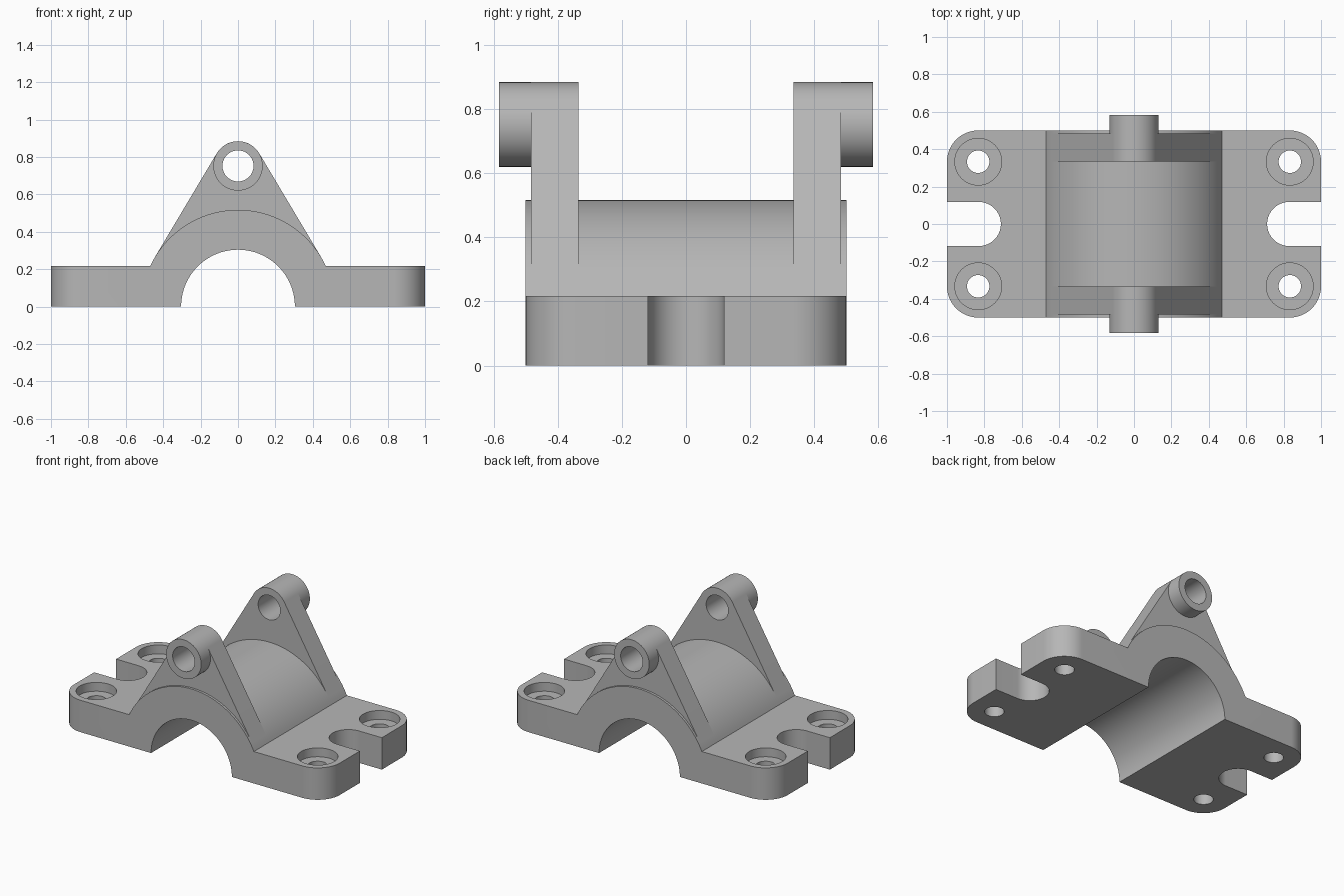
import bpy
import math

if "Cube" in bpy.data.objects:
    bpy.data.objects.remove(bpy.data.objects["Cube"])

# Main dimensions
HALF_Y, PLATE_H = 0.5, 0.217
BORE_R, ARCH_R = 0.304, 0.517
PIN_Z, BOSS_R, PIN_R = 0.752, 0.132, 0.083
LUG_IN, LUG_OUT, BOSS_END = 0.335, 0.484, 0.584
CORNER_R, SLOT_R, SLOT_X = 0.167, 0.118, 0.83
BOLT_X, BOLT_Y = 0.833, 0.333

grey = bpy.data.materials.new("plain grey")
grey.use_nodes = True
colour = (0.47, 0.47, 0.47, 1)
grey.diffuse_color = colour
grey.node_tree.nodes["Principled BSDF"].inputs["Base Color"].default_value = colour


def arc(cx, cy, r, start, end, n=24):
    """Points along an arc, angles in degrees."""
    angles = [math.radians(start + (end - start) * i / n) for i in range(n + 1)]
    return [(cx + r * math.cos(a), cy + r * math.sin(a)) for a in angles]


def circle(cx, cy, r, n=64):
    return arc(cx, cy, r, 0, 360, n)[:-1]


def prism(name, profile, lo, hi, axis):
    """Extrude a counter-clockwise profile along y (front profile) or z (plan)."""
    n = len(profile)
    if axis == "Z":
        verts = [(u, v, w) for w in (lo, hi) for u, v in profile]
    else:
        verts = [(u, w, v) for w in (hi, lo) for u, v in profile]
    faces = [tuple(reversed(range(n))), tuple(range(n, 2 * n))]
    faces += [(i, (i + 1) % n, n + (i + 1) % n, n + i) for i in range(n)]
    mesh = bpy.data.meshes.new(name)
    mesh.from_pydata(verts, [], faces)
    mesh.materials.append(grey)
    obj = bpy.data.objects.new(name, mesh)
    bpy.context.collection.objects.link(obj)
    return obj


def select(obj):
    bpy.ops.object.select_all(action="DESELECT")
    obj.select_set(True)
    bpy.context.view_layer.objects.active = obj


def combine(obj, tool, operation="DIFFERENCE"):
    """Apply a boolean and discard the tool."""
    select(obj)
    mod = obj.modifiers.new("cut", "BOOLEAN")
    mod.operation, mod.solver, mod.object = operation, "EXACT", tool
    bpy.ops.object.modifier_apply(modifier=mod.name)
    bpy.data.objects.remove(tool)


def smooth(obj):
    select(obj)
    bpy.ops.object.shade_smooth_by_angle(angle=math.radians(20))


# Bearing cap: flat feet, half-round saddle and half-round bore
foot = math.degrees(math.asin(PLATE_H / ARCH_R))
front = [(BORE_R, 0), (1, 0), (1, PLATE_H)]
front += arc(0, 0, ARCH_R, foot, 180 - foot, 64)
front += [(-1, PLATE_H), (-1, 0)]
front += arc(0, 0, BORE_R, 180, 0, 64)[:-1]
body = prism("bearing_cap", front, -HALF_Y, HALF_Y, "Y")

# Rounded plan corners
cx, cy = 1 - CORNER_R, HALF_Y - CORNER_R
plan = []
for sx, sy, start in ((1, 1, 0), (-1, 1, 90), (-1, -1, 180), (1, -1, 270)):
    plan += arc(sx * cx, sy * cy, CORNER_R, start, start + 90)
combine(body, prism("plan_cutter", plan, -0.5, 1, "Z"), "INTERSECT")

# End slots and counterbored bolt holes
for sx in (1, -1):
    slot = arc(SLOT_X, 0, SLOT_R, 90, 270, 40) + [(1.2, -SLOT_R), (1.2, SLOT_R)]
    if sx < 0:
        slot = [(-x, y) for x, y in reversed(slot)]
    combine(body, prism("slot_cutter", slot, -0.5, 1, "Z"))
    for sy in (1, -1):
        for r, floor in ((0.06, -0.5), (0.125, PLATE_H - 0.06)):
            hole = circle(sx * BOLT_X, sy * BOLT_Y, r)
            combine(body, prism("bolt_cutter", hole, floor, 1, "Z"))
smooth(body)

# Lugs: sides tangent to both the saddle and the pin boss
lean = math.degrees(math.asin((ARCH_R - BOSS_R) / PIN_Z))
lug_profile = arc(0, 0, ARCH_R, lean, lean, 1)[:1]
lug_profile += arc(0, PIN_Z, BOSS_R, lean, 180 - lean, 48)
lug_profile += arc(0, 0, ARCH_R, 180 - lean, 180 - lean, 1)[:1]
lug_profile += arc(0, 0, ARCH_R - 0.08, 180 - lean, lean, 48)

for side, sy in (("front", -1), ("rear", 1)):
    parts = (
        ("lug", lug_profile, LUG_IN, LUG_OUT),
        ("pin_boss", circle(0, PIN_Z, BOSS_R), LUG_OUT, BOSS_END),
    )
    for name, profile, inner, outer in parts:
        lo, hi = sorted((sy * inner, sy * outer))
        part = prism(side + "_" + name, profile, lo, hi, "Y")
        combine(part, prism("pin_cutter", circle(0, PIN_Z, PIN_R), -1, 1, "Y"))
        smooth(part)
